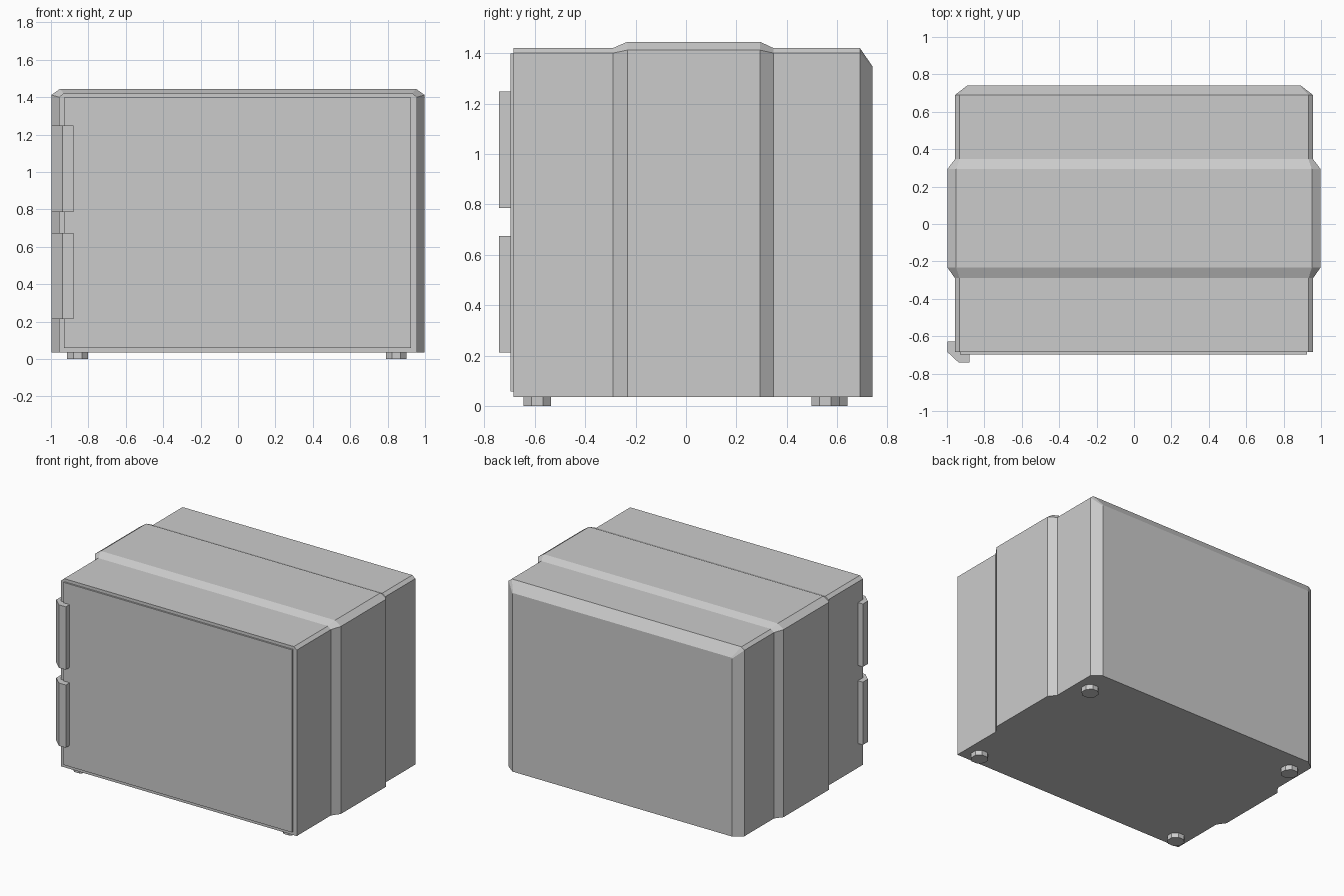
import bpy, bmesh, math

if "Cube" in bpy.data.objects:
    bpy.data.objects.remove(bpy.data.objects["Cube"])

BASE = 0.035  # underside of the body


def make_object(name, bm):
    bmesh.ops.recalc_face_normals(bm, faces=bm.faces)
    mesh = bpy.data.meshes.new(name)
    bm.to_mesh(mesh)
    bm.free()
    ob = bpy.data.objects.new(name, mesh)
    bpy.context.collection.objects.link(ob)
    return ob


def loft(name, rings):
    """Skin a list of equal-length point rings and cap both ends."""
    bm = bmesh.new()
    loops = [[bm.verts.new(p) for p in ring] for ring in rings]
    n = len(loops[0])
    for a, b in zip(loops, loops[1:]):
        for i in range(n):
            j = (i + 1) % n
            bm.faces.new((a[i], a[j], b[j], b[i]))
    bm.faces.new(loops[0])
    bm.faces.new(loops[-1])
    return make_object(name, bm)


def section(y, w, top, cx, cz):
    """Body outline with chamfered top corners."""
    return [(-w, y, BASE), (w, y, BASE), (w, y, top - cz),
            (w - cx, y, top), (cx - w, y, top), (-w, y, top - cz)]


# Body: raised band around the middle, tapered back edge
narrow = (0.957, 1.42, 0.024, 0.02)
wide = (0.998, 1.445, 0.047, 0.033)
loft("body", [
    section(-0.685, *narrow),
    section(-0.29, *narrow),
    section(-0.232, *wide),
    section(0.293, *wide),
    section(0.347, *narrow),
    section(0.69, *narrow),
    section(0.74, 0.892, 1.347, 0.006, 0.006),
])

# Door panel standing slightly proud of the front
loft("door", [[(-0.93, y, 0.058), (0.926, y, 0.058),
               (0.926, y, 1.398), (-0.93, y, 1.398)] for y in (-0.68, -0.697)])

# Hinges wrapping the front left edge
hinge_profile = [(-0.997, -0.628), (-0.997, -0.685), (-0.937, -0.741),
                 (-0.88, -0.741), (-0.88, -0.68), (-0.94, -0.628)]
for label, z0, z1 in (("lower", 0.213, 0.674), ("upper", 0.786, 1.248)):
    loft(label + "_hinge", [[(x, y, z) for x, y in hinge_profile] for z in (z0, z1)])

# Octagonal feet
for label, x, y in (("front_left", -0.858, -0.59), ("front_right", 0.845, -0.59),
                    ("back_left", -0.858, 0.585), ("back_right", 0.845, 0.553)):
    angles = [math.pi / 8 + k * math.pi / 4 for k in range(8)]
    loft(label + "_foot", [[(x + 0.0595 * math.cos(a), y + 0.0595 * math.sin(a), z)
                            for a in angles] for z in (0.0, BASE + 0.003)])
